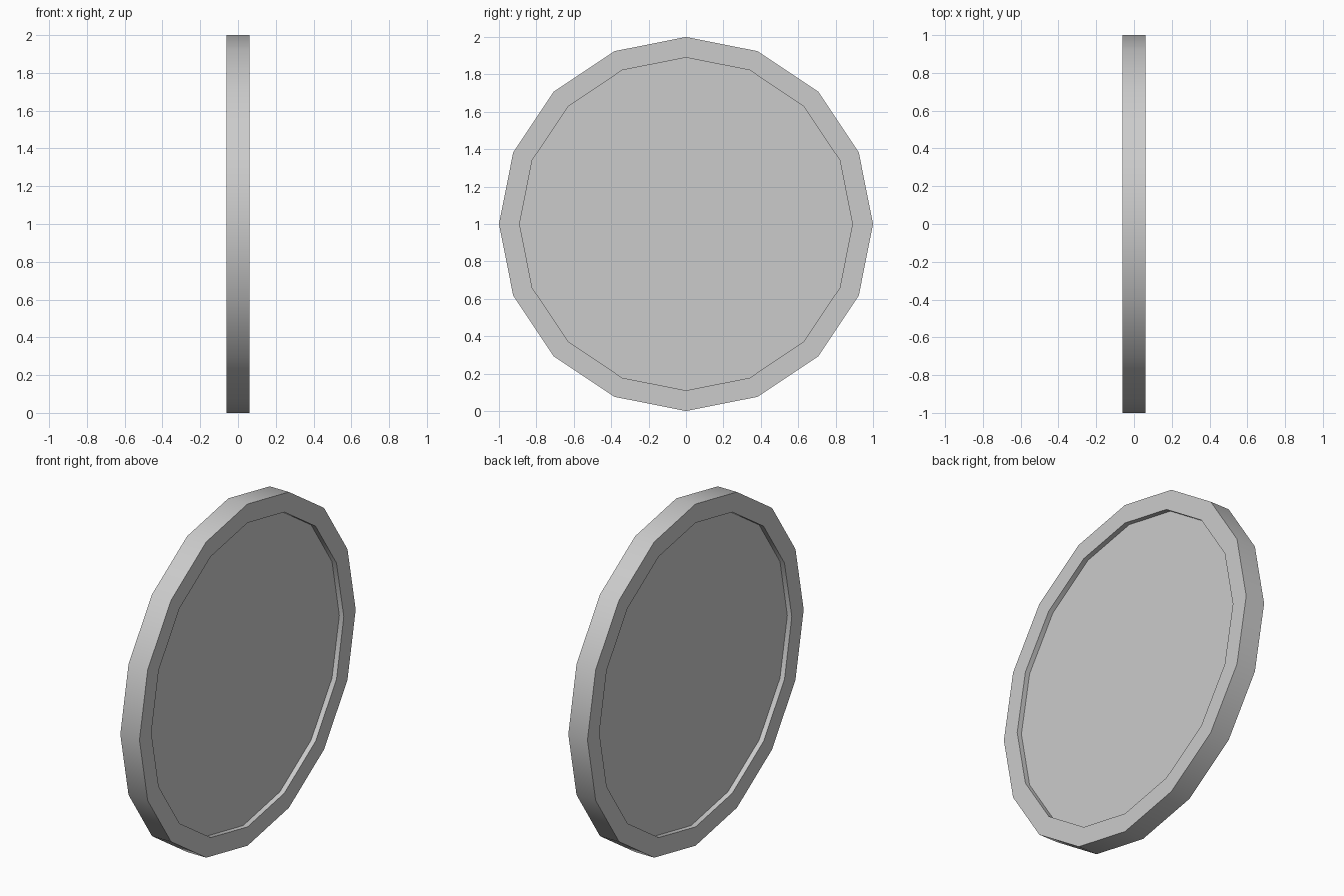
import bpy, bmesh, math
from mathutils import Matrix

if "Cube" in bpy.data.objects:
    bpy.data.objects.remove(bpy.data.objects["Cube"])

SIDES, RADIUS, THICKNESS = 16, 1.0, 0.124
RIM, RECESS = 0.11, 0.029

# Sixteen-sided disc standing on edge, with its axis along x
bm = bmesh.new()
bmesh.ops.create_cone(bm, cap_ends=True, segments=SIDES,
                      radius1=RADIUS, radius2=RADIUS, depth=THICKNESS)
place = Matrix.Translation((0, 0, RADIUS)) @ Matrix.Rotation(math.radians(90), 4, 'Y')
bmesh.ops.transform(bm, matrix=place, verts=bm.verts)

# Raised rim and sunken panel on both faces
for panel in [f for f in bm.faces if len(f.verts) == SIDES]:
    side = 1 if panel.calc_center_median().x > 0 else -1
    ratio = (RADIUS - RIM) / RADIUS
    bmesh.ops.inset_region(bm, faces=[panel], thickness=0)
    for v in panel.verts:
        v.co.y *= ratio
        v.co.z = RADIUS + (v.co.z - RADIUS) * ratio
    bmesh.ops.inset_region(bm, faces=[panel], thickness=0)
    for v in panel.verts:
        v.co.x -= side * RECESS

bmesh.ops.recalc_face_normals(bm, faces=bm.faces)
mesh = bpy.data.meshes.new("rimmed_disc")
bm.to_mesh(mesh)
bm.free()
disc = bpy.data.objects.new("rimmed_disc", mesh)
bpy.context.collection.objects.link(disc)

# Smooth around the edge, crisp at the rim
bpy.context.view_layer.objects.active = disc
disc.select_set(True)
bpy.ops.object.shade_smooth_by_angle(angle=math.radians(30))
